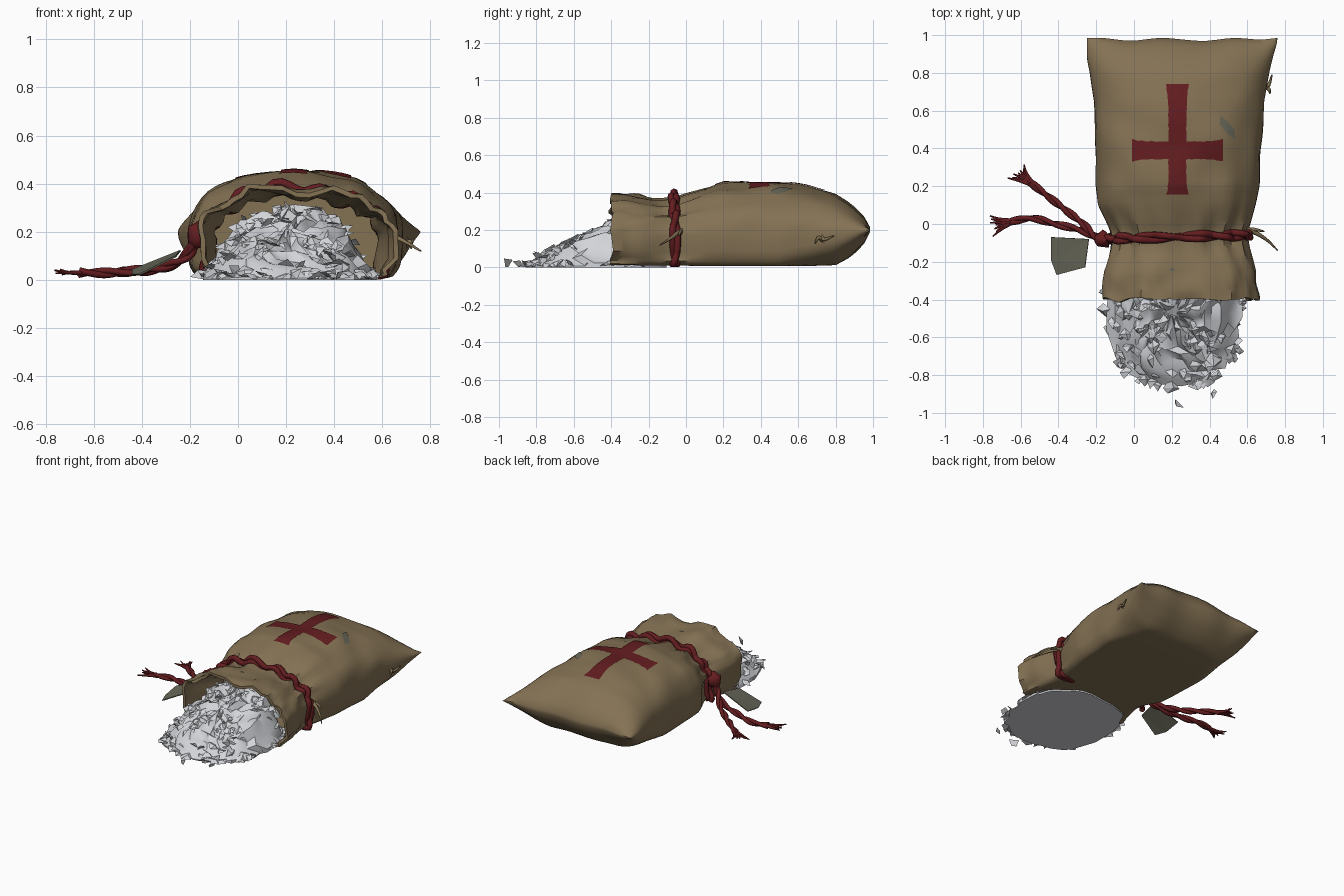
import bpy, bmesh, math, random
from math import sin, cos, pi, exp
from mathutils import Vector, noise
from mathutils.bvhtree import BVHTree

random.seed(4)
if "Cube" in bpy.data.objects:
    bpy.data.objects.remove(bpy.data.objects["Cube"])


def material(name, rgb):
    m = bpy.data.materials.new(name)
    m.use_nodes = True
    m.diffuse_color = (*rgb, 1)
    m.node_tree.nodes["Principled BSDF"].inputs["Base Color"].default_value = (*rgb, 1)
    return m


BURLAP = material("burlap brown", (.23, .167, .088))
RED = material("dark red", (.125, .012, .014))
WHITE = material("flake white", (.65, .66, .69))
GREY = material("olive grey", (.135, .135, .1))


def finish(bm, name, mat, smooth=None):
    bmesh.ops.recalc_face_normals(bm, faces=bm.faces)
    mesh = bpy.data.meshes.new(name)
    bm.to_mesh(mesh)
    ob = bpy.data.objects.new(name, mesh)
    bpy.context.collection.objects.link(ob)
    mesh.materials.append(mat)
    if smooth:
        bpy.ops.object.select_all(action='DESELECT')
        ob.select_set(True)
        bpy.context.view_layer.objects.active = ob
        bpy.ops.object.shade_smooth_by_angle(angle=math.radians(smooth))
    return ob


# Sack profile along its length: y, right edge, left edge, bottom, top
STATIONS = [
    (-.4, -.17, .655, .015, .385), (-.25, -.16, .64, .012, .375),
    (-.12, -.12, .6, .01, .355), (-.05, -.12, .59, .01, .36),
    (.0, -.14, .61, .01, .38), (.1, -.19, .64, .008, .42),
    (.2, -.2, .66, .008, .45), (.45, -.21, .68, .008, .455),
    (.65, -.215, .69, .008, .435), (.8, -.235, .715, .012, .395),
    (.88, -.25, .735, .055, .345), (.95, -.25, .755, .12, .28), (.985, -.25, .76, .19, .215)]


def station(y):
    y = max(STATIONS[0][0], min(STATIONS[-1][0], y))
    for a, b in zip(STATIONS, STATIONS[1:]):
        if y <= b[0]:
            f = (y - a[0]) / (b[0] - a[0])
            return [p + (q - p) * f for p, q in zip(a, b)][1:]


def power(v, e):
    return math.copysign(abs(v) ** e, v)


def sack_point(y, t, inset=0):
    x0, x1, zb, zt = station(y)
    x0, x1, zt, zb = x0 + inset, x1 - inset, zt - inset, zb + inset * .3
    e = max(0, min(1, (y - .5) / .45))
    zm = .17 + .03 * e
    c, s = cos(t), sin(t)
    # Gathers around the neck and ruffles at the mouth
    neck = exp(-((y + .06) / .13) ** 2)
    mouth = max(0, min(1, (-.12 - y) / .25))
    fold = .018 * neck * sin(15 * t + 1) + .02 * mouth * sin(7 * t + .6)
    sag = .019 * noise.noise(Vector((c * 2.5, y * 5, s * 2.5))) * (1 - e)
    sag += .035 * mouth * noise.noise(Vector((c * 5, y * 8, s * 5)))
    grow = fold + sag
    x = (x0 + x1) / 2 + ((x1 - x0) / 2 + grow * .6) * power(c, .9)
    if s >= 0:
        z = zm + (zt - zm + grow) * s ** (.85 + .25 * e)
    else:
        z = max(zb, zm - (zm - zb) * (1.4 - .4 * e) * abs(s) ** (.45 + .4 * e))
    hem = .022 * mouth * noise.noise(Vector((c * 4, 3, s * 4)))
    scallop = -.008 * e * (1 - c ** 4) * (1 + sin(9 * c))
    return Vector((x, y + hem + scallop, z))


# Sack: lining runs out to the mouth, turns over the hem and on to the back
SEGMENTS = 56
rows = [(-.02 - .38 * i / 8, .02) for i in range(9)]
rows += [(-.4 + 1.385 * i / 46, 0) for i in range(47)]
bm = bmesh.new()
rings = [[bm.verts.new(sack_point(y, 2 * pi * k / SEGMENTS, inset)) for k in range(SEGMENTS)]
         for y, inset in rows]
for a, b in zip(rings, rings[1:]):
    for k in range(SEGMENTS):
        n = (k + 1) % SEGMENTS
        bm.faces.new((a[k], a[n], b[n], b[k]))
# Close the lining and the narrow back seam with strips
for ring in (rings[0], rings[-1]):
    for k in range(SEGMENTS // 2):
        corners = [ring[k], ring[k + 1], ring[-k - 1], ring[-k % SEGMENTS]]
        bm.faces.new(list(dict.fromkeys(corners)))
tree = BVHTree.FromBMesh(bm)
finish(bm, "sack", BURLAP, 45)


def draped(name, mat, strips):
    """Thin grids laid on top of the sack; each strip maps (u, v) to x, y."""
    bm = bmesh.new()
    for fn, nu, nv in strips:
        grid = []
        for i in range(nu + 1):
            grid.append([])
            for j in range(nv + 1):
                x, y = fn(i / nu, j / nv * 2 - 1)
                hit = tree.ray_cast(Vector((x, y, 2)), Vector((0, 0, -1)))[0]
                grid[i].append(bm.verts.new((x, y, hit.z + .005)))
        for a, b in zip(grid, grid[1:]):
            for j in range(nv):
                bm.faces.new((a[j], b[j], b[j + 1], a[j + 1]))
    ob = finish(bm, name, mat, 60)
    if sum(p.normal.z for p in ob.data.polygons) < 0:
        ob.data.flip_normals()


# Painted cross with flared, slightly ragged arm ends
def arm(dx, dy, start, length):
    def fn(u, v):
        along = start + (length - start) * u
        rough = .006 * noise.noise(Vector((along * 40, v * 2, dx + 3 * dy)))
        side = v * (.047 + .013 * u ** 5 + rough)
        return .23 + dx * along + dy * side, .39 + dy * along + dx * side
    return fn


draped("painted_cross", RED, [
    (arm(0, 1, -.05, .35), 24, 6), (arm(0, -1, .05, .235), 12, 6),
    (arm(1, 0, .04, .24), 12, 6), (arm(-1, 0, .04, .24), 12, 6)])
draped("worn_patch", GREY, [
    (lambda u, v: (.455 + .08 * u, .55 - .08 * u + .032 * v * sin(pi * (.25 + .5 * u))), 6, 2),
    (lambda u, v: (.19 + .025 * u, -.24 + .008 * v), 2, 2)])


# Flake pile
def pile_height(x, y):
    rise = min(.285, .285 * (y + .9) / .62)
    u = (x - .22) / .39
    return max(0, rise) * max(0, 1 - u * u) ** .6


def pile_spot(r, a):
    depth = .4 if sin(a) < 0 else .36
    return .21 + .36 * r * power(cos(a), .85), -.46 + depth * r * power(sin(a), .85)


bm = bmesh.new()
rings = []
AROUND, OUT = 34, 10
for i in range(1, OUT + 1):
    rings.append([])
    for k in range(AROUND):
        r = i / OUT + random.uniform(-.05, .03)
        x, y = pile_spot(r, 2 * pi * (k + random.uniform(-.4, .4)) / AROUND)
        z = pile_height(x, y) * min(1, (1.02 - i / OUT) * 4) + random.uniform(-.02, .03)
        rings[-1].append(bm.verts.new((x, y, max(.008, z))))
base = [bm.verts.new((v.co.x, v.co.y, 0)) for v in rings[-1]]
for a, b in zip(rings, rings[1:] + [base]):
    for k in range(AROUND):
        n = (k + 1) % AROUND
        bm.faces.new((a[k], a[n], b[n]))
        bm.faces.new((a[k], b[n], b[k]))
bm.faces.new(rings[0])
bm.faces.new(base)
finish(bm, "flake_pile", WHITE, 40)


# Loose angular flakes over the pile and around its edge
def flake(bm, centre, size):
    corners = []
    for k in range(4):
        a = k * pi / 2 + random.uniform(-.5, .5)
        corners.append(Vector((cos(a), sin(a), random.uniform(-.3, .3))))
    corners.append(Vector((random.uniform(-.3, .3), random.uniform(-.3, .3), .45)))
    turn = Vector([random.uniform(-1, 1) for _ in range(3)])
    spin = Vector((0, 0, 1)).rotation_difference(turn + Vector((0, -.2, 1.2)))
    vs = []
    for c in corners:
        p = Vector(centre) + spin @ c * size
        p.z = max(.003, p.z)
        vs.append(bm.verts.new(p))
    for k in range(4):
        bm.faces.new((vs[k], vs[(k + 1) % 4], vs[4]))
    bm.faces.new((vs[0], vs[1], vs[2]))
    bm.faces.new((vs[0], vs[2], vs[3]))


bm = bmesh.new()
for i in range(150):
    r = math.sqrt(random.random()) if i < 115 else 1
    x, y = pile_spot(r, random.uniform(0, 2 * pi))
    if y > -.15:
        continue
    z = pile_height(x, y) * min(1, (1.02 - r) * 4)
    flake(bm, (x, y, z + .008), random.uniform(.026, .048))
for x, y in ((.24, -.955), (-.16, -.46), (.42, -.9), (.555, -.67), (.54, -.52), (-.07, -.69)):
    flake(bm, (x, y, .022), .04 if x < .4 else .028)
finish(bm, "loose_flakes", WHITE)


# Rope helpers
def catmull(pts, steps=8):
    pts = [Vector(p) for p in pts]
    pts = [pts[0]] + pts + [pts[-1]]
    out = []
    for a, b, c, d in zip(pts, pts[1:], pts[2:], pts[3:]):
        for i in range(steps):
            t = i / steps
            out.append(.5 * (2 * b + (c - a) * t + (2 * a - 5 * b + 4 * c - d) * t * t
                             + (3 * b - a - 3 * c + d) * t ** 3))
    return out + [pts[-1]]


def cord(name, mat, paths, radius, taper=0):
    cu = bpy.data.curves.new(name, 'CURVE')
    cu.dimensions = '3D'
    cu.bevel_depth = radius
    cu.bevel_resolution = 1
    cu.use_fill_caps = True
    for path in paths:
        sp = cu.splines.new('POLY')
        sp.points.add(len(path) - 1)
        for i, p in enumerate(path):
            sp.points[i].co = (p.x, p.y, max(p.z, radius), 1)
            sp.points[i].radius = 1 - taper * i / (len(path) - 1)
    cu.materials.append(mat)
    bpy.context.collection.objects.link(bpy.data.objects.new(name, cu))


def twisted(path, gap, turns):
    strands = [[], []]
    for i, p in enumerate(path):
        d = (path[min(i + 1, len(path) - 1)] - path[max(i - 1, 0)]).normalized()
        u = d.cross(Vector((0, 1, 0))).normalized()
        w = d.cross(u)
        a = 2 * pi * turns * i / len(path)
        off = (u * cos(a) + w * sin(a)) * gap
        strands[0].append(p + off)
        strands[1].append(p - off)
    return strands


# Rope tied over the neck, with knot and two frayed tails
band = []
for i in range(73):
    t = -.9 + (pi + 1.2) * i / 72
    p = sack_point(-.068 + .01 * cos(t), t)
    band.append(p + Vector((cos(t) * .012, 0, sin(t) * .012)))
cord("neck_rope", RED, twisted(band, .014, 3.5), .019)

bm = bmesh.new()
bmesh.ops.create_icosphere(bm, subdivisions=2, radius=.044)
for v in bm.verts:
    v.co *= 1 + .4 * noise.noise(v.co * 40)
    v.co = Vector((v.co.x, v.co.y, v.co.z * 1.3)) + Vector((-.165, -.08, .19))
finish(bm, "rope_knot", RED, 50)

TAILS = {
    "back_tail": [(-.17, -.08, .2), (-.21, -.06, .11), (-.28, .01, .06), (-.37, .08, .04),
                  (-.46, .15, .035), (-.55, .22, .03)],
    "front_tail": [(-.17, -.09, .2), (-.2, -.07, .11), (-.29, -.03, .06), (-.42, 0, .04),
                   (-.54, .03, .03), (-.66, .01, .03)]}
for name, pts in TAILS.items():
    path = catmull(pts)
    cord(name, RED, twisted(path, .009, 2.5), .014)
    end = path[-1]
    d = (end - path[-6]).normalized()
    side = Vector((-d.y, d.x, 0))
    threads = []
    for k in range(7):
        s = (k - 3) / 3
        tip = end + d * random.uniform(.07, .11) + side * s * .055
        tip.z = random.uniform(.015, .045)
        mid = end + d * .045 + side * s * .026
        threads.append(catmull([end - d * .03, mid, tip], 4))
    cord(name + "_fray", RED, threads, .013, .75)

# Loose cloth threads beside the neck and near the back corner
threads = [catmull([(.58, -.02, .2), (.65, -.05, .18), (.71, -.09, .15), (.76, -.14, .12)]),
           catmull([(.58, -.03, .18), (.64, -.03, .19), (.69, -.04, .17)]),
           catmull([(.69, .72, .17), (.715, .74, .15), (.73, .79, .17)]),
           catmull([(.69, .74, .14), (.715, .71, .16), (.72, .69, .13)])]
cord("loose_threads", BURLAP, threads, .016, .8)

# Flat label beside the knot
bm = bmesh.new()
outline = [(-.44, -.07, .045), (-.24, -.08, .125), (-.26, -.23, .1), (-.41, -.27, .025),
           (-.44, -.19, .025)]
bm.faces.new([bm.verts.new(p) for p in outline])
bmesh.ops.triangulate(bm, faces=bm.faces)
label = finish(bm, "label", GREY)
label.modifiers.new("thickness", 'SOLIDIFY').thickness = .006
